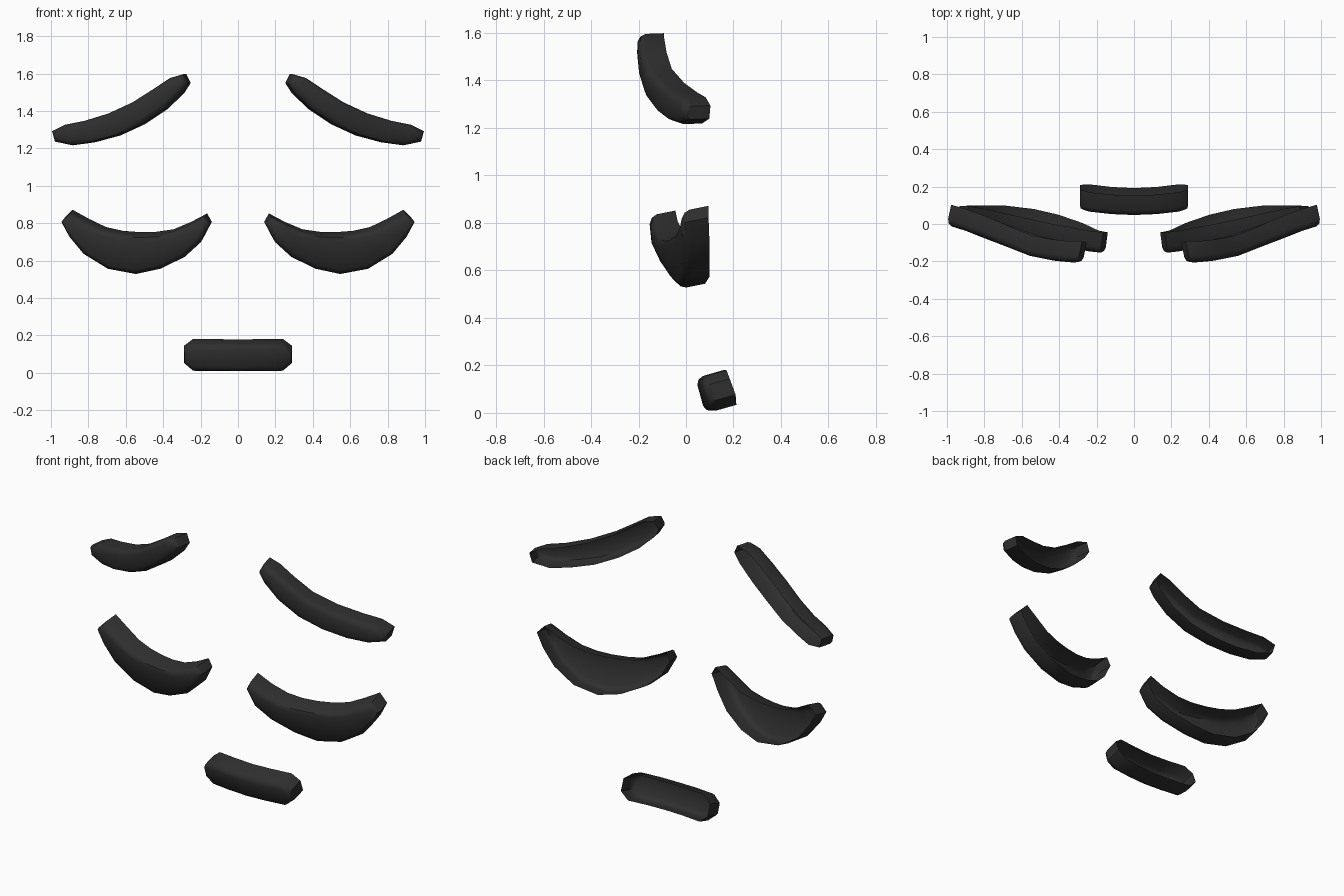
import bpy, bmesh
from mathutils import Vector

if "Cube" in bpy.data.objects:
    bpy.data.objects.remove(bpy.data.objects["Cube"])

black = bpy.data.materials.new("soft_black")
black.diffuse_color = (0.028, 0.028, 0.028, 1)
black.use_nodes = True
black.node_tree.nodes["Principled BSDF"].inputs["Base Color"].default_value = black.diffuse_color


def shell(name, upper, lower, depth, bevel, sx=1):
    """Curved plate with rounded front edge, side walls and an open back."""
    up = [Vector(p) for p in upper]
    lo = [Vector(p) for p in lower]
    n = len(up)
    depth = Vector(depth)

    def inset(a, b, amount):
        res = []
        for i in range(n):
            p = a[i] + (b[i] - a[i]).normalized() * amount
            if i == 0:
                p += (a[1] - a[0]).normalized() * amount * 0.7
            if i == n - 1:
                p += (a[n - 2] - a[n - 1]).normalized() * amount * 0.7
            res.append(p)
        return res

    bm = bmesh.new()
    loops = []
    # (inset amount, fraction of depth) from open back to front face
    for amount, frac in ((0, 1), (0, 0.28), (bevel * 0.3, 0.09), (bevel, 0)):
        pts = inset(up, lo, amount) + inset(lo, up, amount)[::-1]
        row = []
        for p in pts:
            q = p + depth * frac
            row.append(bm.verts.new((q.x * sx, q.y, q.z)))
        loops.append(row)
    m = 2 * n
    for a, b in zip(loops, loops[1:]):
        for i in range(m):
            j = (i + 1) % m
            bm.faces.new((a[i], a[j], b[j], b[i]))
    f = loops[-1]
    front = None
    for i in range(n - 1):
        front = bm.faces.new((f[i], f[i + 1], f[m - 2 - i], f[m - 1 - i]))
    bmesh.ops.recalc_face_normals(bm, faces=bm.faces[:])
    front.normal_update()
    if front.normal.y > 0:
        bmesh.ops.reverse_faces(bm, faces=bm.faces[:])
    me = bpy.data.meshes.new(name)
    bm.to_mesh(me)
    bm.free()
    me.materials.append(black)
    ob = bpy.data.objects.new(name, me)
    bpy.context.collection.objects.link(ob)
    bpy.ops.object.select_all(action='DESELECT')
    ob.select_set(True)
    bpy.context.view_layer.objects.active = ob
    bpy.ops.object.shade_smooth_by_angle(angle=0.75)
    return ob


# eyebrow outline, inner end to outer end
brow_up = [(.30, -.2, 1.595), (.37, -.2, 1.575), (.46, -.19, 1.515), (.57, -.168, 1.445),
           (.70, -.115, 1.385), (.83, -.06, 1.345), (.93, -.025, 1.325), (1.0, -.005, 1.29)]
brow_lo = [(.275, -.208, 1.545), (.31, -.208, 1.49), (.40, -.2, 1.405), (.52, -.175, 1.325),
           (.65, -.13, 1.265), (.78, -.085, 1.23), (.89, -.04, 1.215), (.985, -.01, 1.235)]

# crescent eye outline, inner end to outer end
eye_up = [(.18, -.155, .83), (.265, -.145, .785), (.36, -.125, .745), (.45, -.11, .732),
          (.54, -.09, .73), (.63, -.07, .737), (.72, -.05, .757), (.81, -.03, .80),
          (.90, -.015, .85)]
eye_lo = [(.155, -.155, .785), (.205, -.145, .69), (.29, -.105, .613), (.42, -.06, .55),
          (.55, -.03, .522), (.70, -.012, .55), (.83, -.01, .63), (.905, -.012, .72),
          (.948, -.015, .80)]

for side, sx in (("right", 1), ("left", -1)):
    shell("eyebrow_" + side, brow_up, brow_lo, (-.022, .108, .004), .03, sx)
    shell("eye_" + side, eye_up, eye_lo, (-.015, .11, .022), .03, sx)

# mouth: half outline, mirrored about the centre
mouth_up = [(0, .04, .146), (.12, .045, .148), (.24, .058, .149), (.29, .072, .112)]
mouth_lo = [(0, .08, .0), (.12, .086, .001), (.24, .1, .002), (.29, .097, .045)]


def both(half):
    return [(-x, y, z) for x, y, z in half[:0:-1]] + half


shell("mouth", both(mouth_up), both(mouth_lo), (0, .112, .032), .03)
